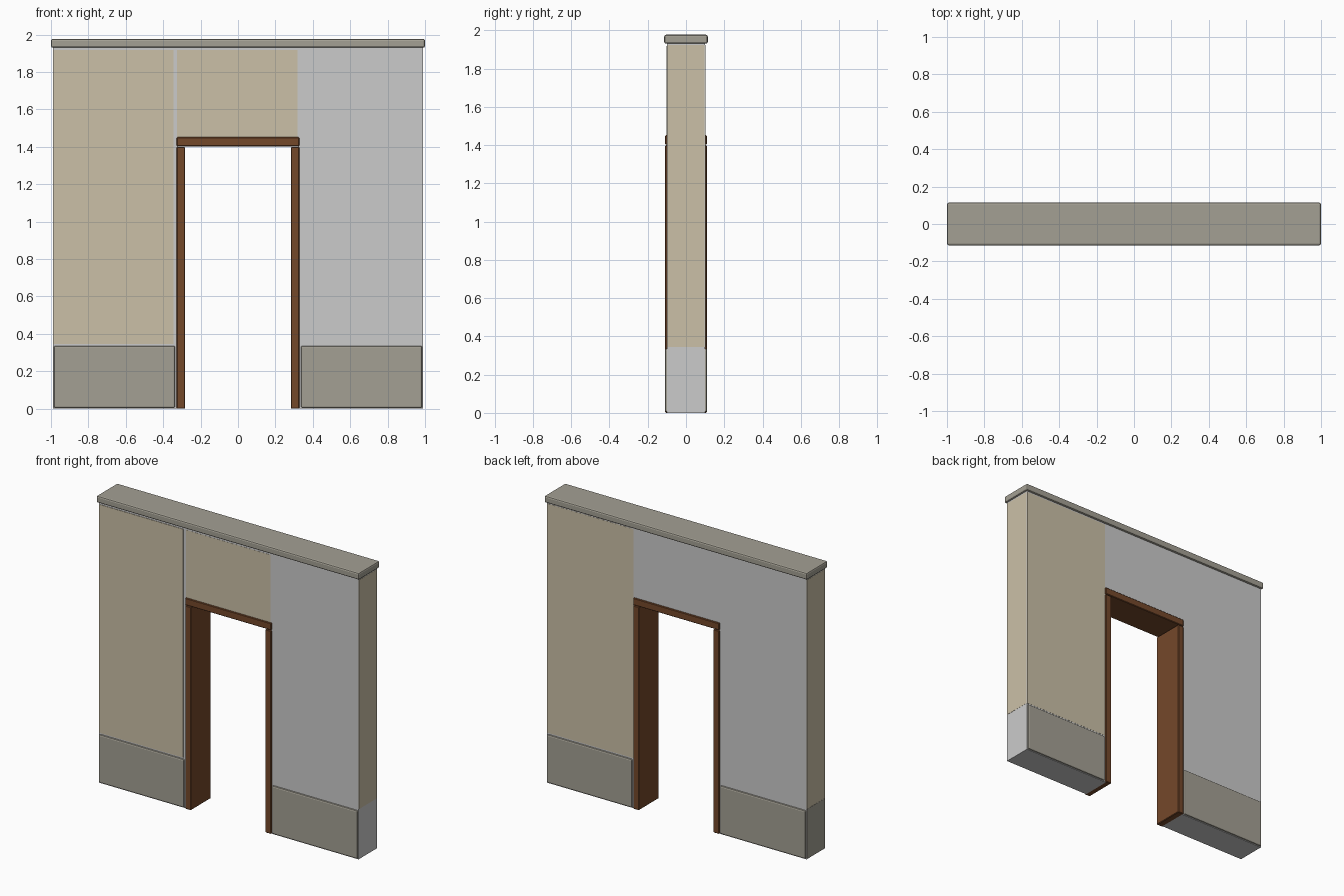
import bpy, bmesh

if "Cube" in bpy.data.objects:
    bpy.data.objects.remove(bpy.data.objects["Cube"])


def material(name, rgb):
    lin = [((c / 255 + 0.055) / 1.055) ** 2.4 for c in rgb]
    m = bpy.data.materials.new(name)
    m.diffuse_color = (*lin, 1)
    m.use_nodes = True
    m.node_tree.nodes["Principled BSDF"].inputs["Base Color"].default_value = m.diffuse_color
    return m


GREY = material("plain_grey", (203, 203, 203))
PLASTER = material("beige_plaster", (203, 192, 167))
STONE = material("stone_trim", (164, 160, 148))
WOOD = material("brown_wood", (116, 72, 42))


def add_object(name, bm, mat, bevel=0.0, segments=2):
    bmesh.ops.recalc_face_normals(bm, faces=bm.faces)
    me = bpy.data.meshes.new(name)
    bm.to_mesh(me)
    bm.free()
    me.materials.append(mat)
    ob = bpy.data.objects.new(name, me)
    bpy.context.collection.objects.link(ob)
    if bevel:
        mod = ob.modifiers.new("edge_bevel", 'BEVEL')
        mod.width = bevel
        mod.segments = segments
    return ob


def box(name, x, y, z, mat, bevel=0.0, segments=2):
    bm = bmesh.new()
    bmesh.ops.create_cube(bm, size=1)
    for v in bm.verts:
        for i, (a, b) in enumerate((x, y, z)):
            v.co[i] = (a + b) / 2 + v.co[i] * (b - a)
    return add_object(name, bm, mat, bevel, segments)


W, D = 0.988, 0.1          # wall half width and half depth
TOP, BASE = 1.935, 0.345   # wall top, top of the stone base
T = 0.003                  # thickness of the plaster plates

# Wall with a doorway, extruded from its outline
outline = [(-W, 0), (-0.32, 0), (-0.32, 1.43), (0.32, 1.43),
           (0.32, 0), (W, 0), (W, TOP), (-W, TOP)]
bm = bmesh.new()
face = bm.faces.new([bm.verts.new((x, -D, z)) for x, z in outline])
new = bmesh.ops.extrude_face_region(bm, geom=[face])["geom"]
bmesh.ops.translate(bm, vec=(0, 2 * D, 0),
                    verts=[g for g in new if isinstance(g, bmesh.types.BMVert)])
add_object("wall", bm, GREY)

# Coping along the top
box("coping", (-1, 1), (-0.114, 0.114), (1.93, 1.977), STONE, 0.01)

# Door frame: two jambs and a lintel
for side, s in (("left", -1), ("right", 1)):
    xs = sorted((s * 0.283, s * 0.328))
    box(side + "_jamb", xs, (-0.109, 0.109), (0, 1.4), WOOD, 0.004, 1)
box("lintel", (-0.328, 0.328), (-0.109, 0.109), (1.403, 1.452), WOOD, 0.004, 1)

# Stone base panels on both faces, each side of the door
for face_name, f in (("front", -1), ("back", 1)):
    for side, s in (("left", -1), ("right", 1)):
        box(f"{face_name}_{side}_base", sorted((s * 0.336, s * 0.985)),
            sorted((f * 0.08, f * 0.11)), (0.004, 0.336), STONE, 0.009)

# Stone facing on the foot of the left end
box("left_end_base", (-W - 0.002, -W + 0.01), (-0.099, 0.099), (0.002, BASE), STONE)

# Beige plaster plates
box("front_left_plaster", (-0.986, -0.345), (-D - T, -D + 0.01), (BASE, 1.917), PLASTER)
box("front_door_plaster", (-0.325, 0.318), (-D - 0.001, -D + 0.01), (1.445, 1.917), PLASTER)
box("back_plaster", (0.33, 0.986), (D - 0.01, D + 0.001), (BASE, 1.922), PLASTER)
for side, s in (("left", -1), ("right", 1)):
    box(side + "_end_plaster", sorted((s * (W - 0.01), s * (W + 0.001))),
        (-0.098, 0.098), (BASE, 1.922), PLASTER)
